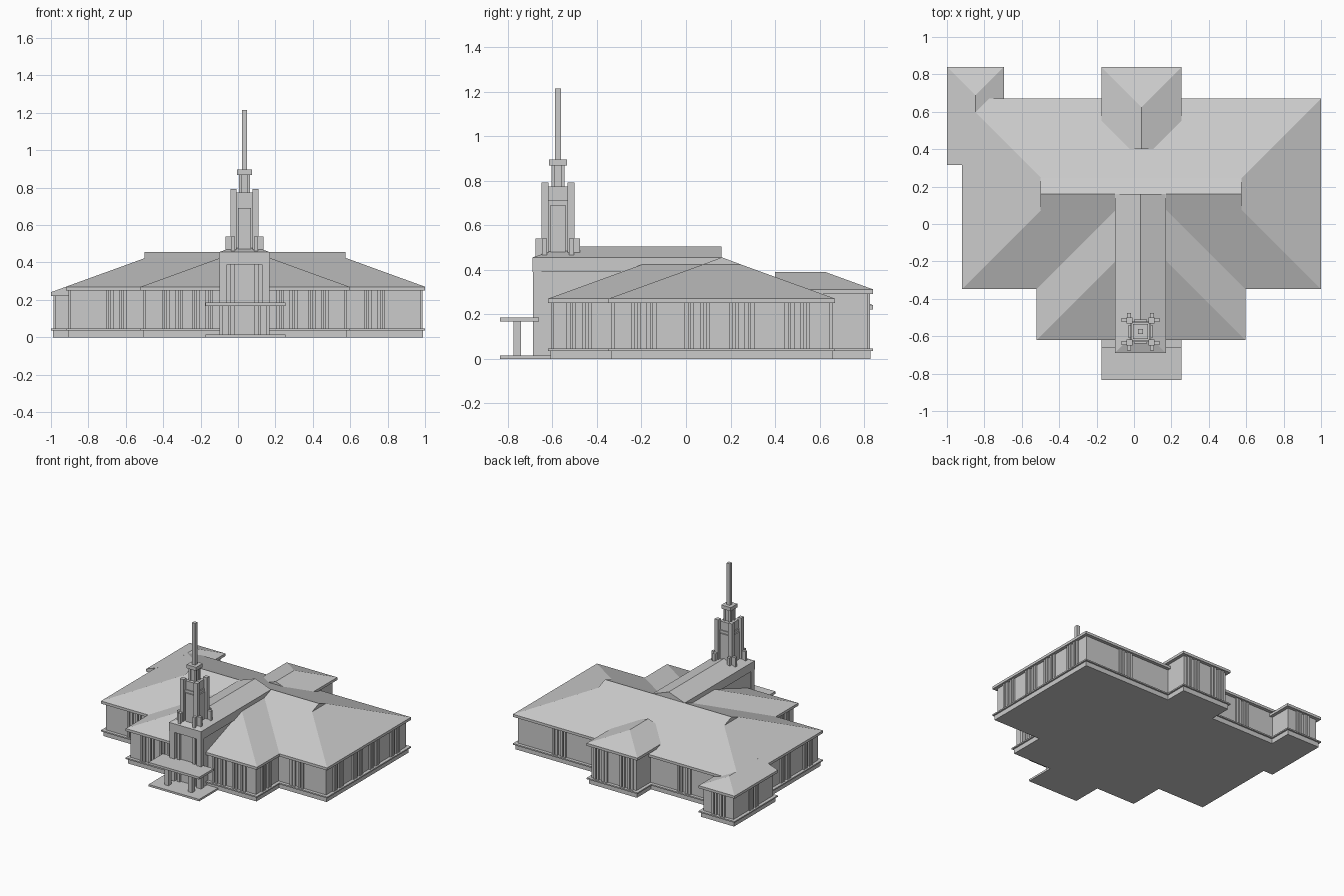
import bpy, bmesh

if "Cube" in bpy.data.objects:
    bpy.data.objects.remove(bpy.data.objects["Cube"])

GREY = (0.6, 0.6, 0.6, 1)
stone = bpy.data.materials.new("light_grey_stone")
stone.use_nodes = True
stone.diffuse_color = GREY
stone.node_tree.nodes["Principled BSDF"].inputs["Base Color"].default_value = GREY

PITCH = 0.363   # rise of every roof plane per unit of run
CX, CY = 0.035, -0.575   # tower axis


def finish(name, bm):
    bmesh.ops.recalc_face_normals(bm, faces=bm.faces)
    mesh = bpy.data.meshes.new(name)
    bm.to_mesh(mesh)
    bm.free()
    mesh.materials.append(stone)
    ob = bpy.data.objects.new(name, mesh)
    bpy.context.collection.objects.link(ob)
    return ob


def add_box(bm, x0, x1, y0, y1, z0, z1):
    for v in bmesh.ops.create_cube(bm, size=1)["verts"]:
        v.co = (x1 if v.co.x > 0 else x0, y1 if v.co.y > 0 else y0,
                z1 if v.co.z > 0 else z0)


def boxes(name, *items):
    bm = bmesh.new()
    for item in items:
        add_box(bm, *item)
    return finish(name, bm)


def hull(name, points):
    bm = bmesh.new()
    for p in points:
        bm.verts.new(p)
    res = bmesh.ops.convex_hull(bm, input=bm.verts)
    junk = {g for g in res["geom_interior"] + res["geom_unused"]
            if isinstance(g, bmesh.types.BMVert)}
    bmesh.ops.delete(bm, geom=list(junk), context="VERTS")
    bmesh.ops.dissolve_limit(bm, angle_limit=0.01, verts=bm.verts, edges=bm.edges)
    return finish(name, bm)


def hip_roof(name, x0, x1, y0, y1, eave, along_y, start=1, end=1):
    """Hipped roof with a fascia; start/end = 0 makes that end a plain gable."""
    pts = [(x, y, z) for x in (x0, x1) for y in (y0, y1) for z in (eave - 0.02, eave)]
    if along_y:
        h, m = (x1 - x0) / 2, (x0 + x1) / 2
        ridge = [(m, y0 + h * start), (m, y1 - h * end)]
    else:
        h, m = (y1 - y0) / 2, (y0 + y1) / 2
        ridge = [(x0 + h * start, m), (x1 - h * end, m)]
    return hull(name, pts + [(x, y, eave + h * PITCH) for x, y in ridge])


# Building blocks: x0, x1, y0, y1, eave height
BLOCKS = {
    "main": (-0.92, 1.0, -0.348, 0.67, 0.27),
    "front_wing": (-0.52, 0.595, -0.62, 0.16, 0.27),
    "back_wing": (-0.175, 0.255, 0.4, 0.84, 0.312),
    "corner_wing": (-1.0, -0.695, 0.315, 0.84, 0.241),
}
for name, (x0, x1, y0, y1, eave) in BLOCKS.items():
    layers = [(0.012, 0, 0.04), (0.0, 0.036, 0.046), (0.025, 0.04, eave - 0.01)]
    for part, (inset, z0, z1) in zip(("plinth", "sill", "walls"), layers):
        boxes(name + "_" + part,
              (x0 + inset, x1 - inset, y0 + inset, y1 - inset, z0, z1))

# Roofs
hip_roof("main_roof", *BLOCKS["main"], along_y=False)
hip_roof("front_wing_roof", *BLOCKS["front_wing"], along_y=True, end=0)
hip_roof("back_wing_roof", *BLOCKS["back_wing"], along_y=True, start=0)
hip_roof("corner_wing_roof", *BLOCKS["corner_wing"], along_y=True, start=0)
hull("main_ridge_gablets",
     [(x, 0.161 + dy, z) for x in (-0.5, 0.575)
      for dy, z in ((-0.085, 0.424), (0.085, 0.424), (0, 0.456))])

# Wall pilaster groups: two pairs of slim fins per bay
FINS = (-0.048, -0.022, 0.022, 0.048)


def fins_on_y(name, centres, y, top):
    boxes(name, *[(c + f - 0.009, c + f + 0.009, y - 0.012, y + 0.012, 0.04, top)
                  for c in centres for f in FINS])


def fins_on_x(name, centres, x, top):
    boxes(name, *[(x - 0.012, x + 0.012, c + f - 0.009, c + f + 0.009, 0.04, top)
                  for c in centres for f in FINS])


fins_on_y("front_main_fins", (-0.65, 0.73), -0.323, 0.26)
fins_on_y("front_wing_fins", (-0.35, -0.19, 0.26, 0.43), -0.595, 0.26)
fins_on_y("back_main_fins", (-0.44, 0.62), 0.645, 0.26)
fins_on_y("back_wing_fins", (-0.07, 0.15), 0.815, 0.3)
fins_on_y("corner_wing_back_fins", (-0.85,), 0.815, 0.23)
fins_on_x("left_main_fins", (-0.19, 0.05, 0.25, 0.5), 0.975, 0.26)
fins_on_x("right_main_fins", (-0.19, 0.08), -0.895, 0.26)
fins_on_x("corner_wing_side_fins", (0.58,), -0.975, 0.23)
fins_on_x("left_wing_side_fins", (-0.48,), 0.57, 0.26)
fins_on_x("right_wing_side_fins", (-0.48,), -0.495, 0.26)

# Raised central nave with a low ridged roof
boxes("nave_walls", (-0.092, 0.162, -0.665, 0.158, 0, 0.42))
boxes("nave_fascia", (-0.102, 0.17, -0.69, 0.16, 0.39, 0.456))
hull("nave_roof",
     [(x, y, 0.455) for x in (-0.102, 0.17) for y in (-0.69, 0.16)]
     + [(CX, -0.55, 0.504), (CX, 0.16, 0.504)])

# Entrance facade
boxes("facade_pilasters", *[
    (CX + s * a - w, CX + s * a + w, y, -0.65, 0, 0.4)
    for s in (-1, 1) for a, w, y in ((0.113, 0.02, -0.688), (0.065, 0.011, -0.68))])
boxes("entrance_step", (-0.175, 0.255, -0.835, -0.6, 0, 0.015))
boxes("entrance_canopy", (-0.175, 0.255, -0.835, -0.66, 0.167, 0.185))
boxes("canopy_columns", *[
    (CX + s * 0.1 - 0.017, CX + s * 0.1 + 0.017, -0.775, -0.74, 0.01, 0.17)
    for s in (-1, 1)])


def centred(h, z0, z1, dx=0, dy=0, hy=None):
    hy = hy or h
    return (CX + dx - h, CX + dx + h, CY + dy - hy, CY + dy + hy, z0, z1)


# Tower: core, corner posts, cross-shaped buttresses, lantern and spire
CORNERS = [(sx, sy) for sx in (-1, 1) for sy in (-1, 1)]
boxes("tower_core", centred(0.055, 0.45, 0.71))
boxes("tower_panels", centred(0.034, 0.45, 0.69, hy=0.064),
      centred(0.064, 0.45, 0.69, hy=0.034))
boxes("tower_head", centred(0.048, 0.7, 0.775))
boxes("tower_corner_posts", *[centred(0.016, 0.45, 0.793, sx * 0.058, sy * 0.058)
                              for sx, sy in CORNERS])
boxes("tower_buttresses", *[
    b for sx, sy in CORNERS for b in (
        centred(0.025, 0.45, 0.54, sx * 0.077, sy * 0.061, hy=0.011),
        centred(0.011, 0.45, 0.54, sx * 0.061, sy * 0.075, hy=0.025))])
boxes("lantern", centred(0.021, 0.77, 0.87))
boxes("lantern_posts", *[centred(0.007, 0.77, 0.88, sx * 0.023, sy * 0.023)
                         for sx, sy in CORNERS])
boxes("lantern_cap", centred(0.04, 0.868, 0.896))
boxes("spire", centred(0.0135, 0.89, 1.215))
